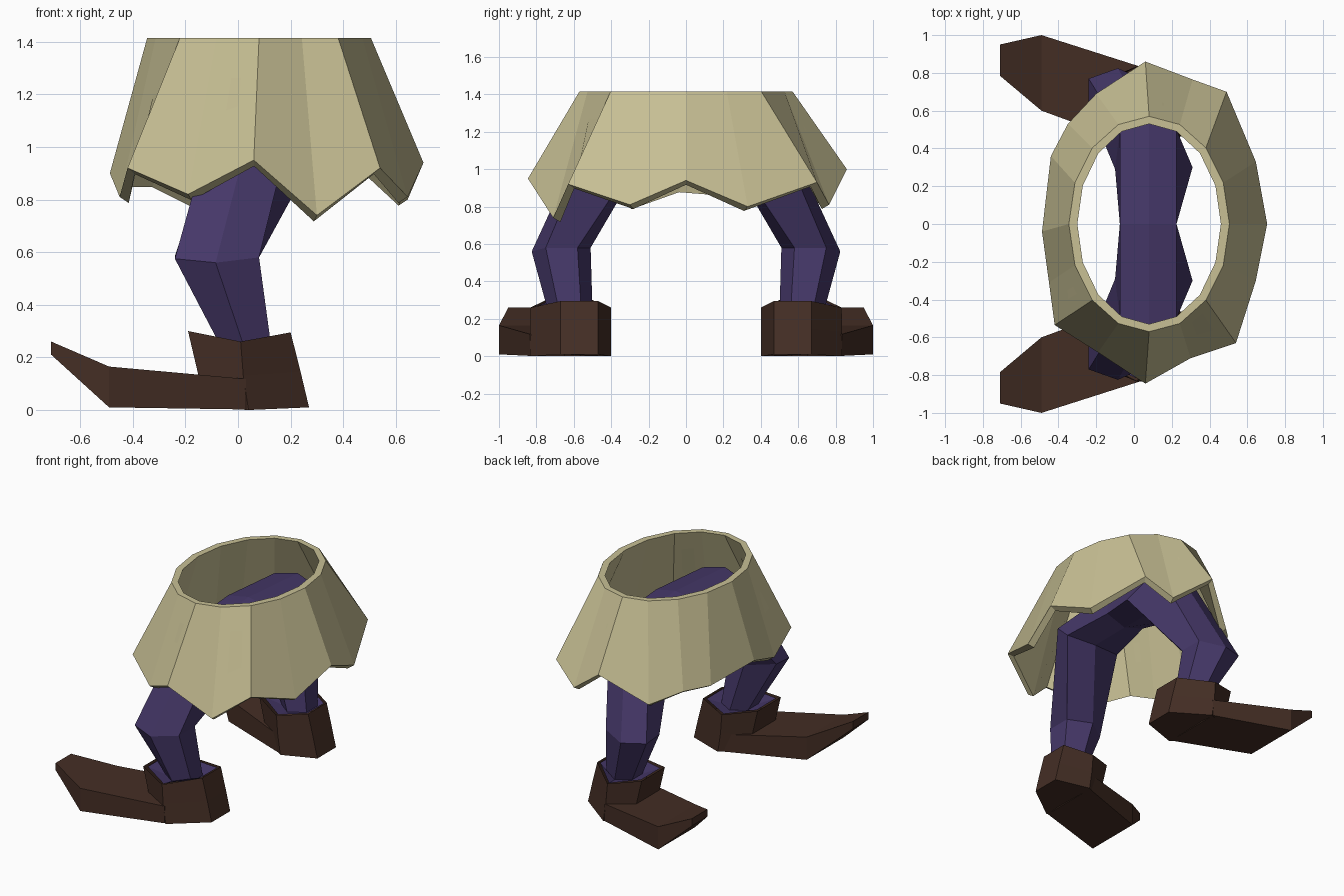
import bpy, bmesh, math


def material(name, rgb):
    m = bpy.data.materials.new(name)
    m.diffuse_color = (*rgb, 1)
    return m


CLOTH = material("beige cloth", (0.58, 0.53, 0.30))
PURPLE = material("dark purple", (0.060, 0.039, 0.140))
LEATHER = material("dark brown leather", (0.058, 0.027, 0.018))


def loft(name, rings, mat, cap_start=False, cap_end=False, closed=False, mirror=False):
    """Skin a list of equal-length vertex rings with quads."""
    bm = bmesh.new()
    vs = [[bm.verts.new(p) for p in ring] for ring in rings]
    n = len(rings[0])
    pairs = list(zip(vs, vs[1:])) + ([(vs[-1], vs[0])] if closed else [])
    for a, b in pairs:
        for i in range(n):
            j = (i + 1) % n
            bm.faces.new((a[i], a[j], b[j], b[i]))
    if cap_start:
        bm.faces.new(vs[0])
    if cap_end:
        bm.faces.new(vs[-1])
    bmesh.ops.recalc_face_normals(bm, faces=bm.faces)
    me = bpy.data.meshes.new(name)
    bm.to_mesh(me)
    bm.free()
    me.materials.append(mat)
    ob = bpy.data.objects.new(name, me)
    bpy.context.collection.objects.link(ob)
    if mirror:
        mod = ob.modifiers.new("other side", 'MIRROR')
        mod.use_axis = (False, True, False)
    return ob


# Skirt: oval waist, zigzag hem, thin wall
hem = [(0.06, 0.86, 1.00), (0.31, 0.765, 0.81), (0.49, 0.70, 0.93), (0.645, 0.33, 0.80),
       (0.705, 0.0, 0.94), (0.645, -0.30, 0.81), (0.54, -0.63, 0.92), (0.30, -0.71, 0.74),
       (0.06, -0.845, 0.95), (-0.19, -0.68, 0.82), (-0.42, -0.535, 0.92), (-0.45, -0.31, 0.81),
       (-0.487, -0.04, 0.90), (-0.44, 0.36, 0.87), (-0.35, 0.53, 0.87), (-0.20, 0.69, 0.80)]


def waist(rx, ry):
    return [(0.08 + rx * math.sin(k * math.pi / 8), ry * math.cos(k * math.pi / 8), 1.415)
            for k in range(16)]


inner_hem = []
for x, y, z in hem:
    d = math.hypot(x - 0.08, y)
    s = (d - 0.04) / d
    inner_hem.append((0.08 + (x - 0.08) * s, y * s, z - 0.023))
loft("skirt", [waist(0.425, 0.57), hem, inner_hem, waist(0.38, 0.53)], CLOTH, closed=True)

# Trousers: six-sided tube from the middle of the hips down to the ankle cuff
trousers = [
    [(-0.075, 0, 1.06), (-0.075, 0, 1.21), (0.08, 0, 1.24),
     (0.225, 0, 1.21), (0.225, 0, 1.06), (0.08, 0, 1.01)],
    [(-0.10, 0.29, 1.00), (-0.075, 0.50, 1.17), (0.08, 0.53, 1.20),
     (0.225, 0.50, 1.17), (0.31, 0.30, 1.00), (0.10, 0.27, 0.99)],
    [(-0.24, 0.63, 0.585), (-0.24, 0.77, 0.575), (-0.085, 0.825, 0.56),
     (0.08, 0.75, 0.58), (0.08, 0.58, 0.58), (-0.08, 0.51, 0.58)],
    [(-0.07, 0.57, 0.25), (-0.07, 0.68, 0.25), (0.02, 0.74, 0.25),
     (0.125, 0.68, 0.25), (0.125, 0.56, 0.25), (0.02, 0.50, 0.25)],
    [(-0.17, 0.52, 0.295), (-0.17, 0.73, 0.295), (0.01, 0.815, 0.258),
     (0.185, 0.66, 0.29), (0.185, 0.485, 0.29), (0.01, 0.42, 0.258)],
]
loft("trousers", trousers, PURPLE, mirror=True)

# Boot shafts
shaft = [
    [(-0.14, 0.50, 0.01), (-0.14, 0.75, 0.01), (0.04, 0.835, 0.0),
     (0.27, 0.67, 0.01), (0.27, 0.47, 0.01), (0.04, 0.40, 0.0)],
    [(-0.15, 0.50, 0.13), (-0.15, 0.75, 0.13), (0.02, 0.835, 0.13),
     (0.238, 0.67, 0.145), (0.238, 0.47, 0.145), (0.02, 0.40, 0.13)],
    [(-0.19, 0.50, 0.30), (-0.19, 0.75, 0.30), (0.01, 0.832, 0.26),
     (0.20, 0.67, 0.295), (0.20, 0.47, 0.295), (0.01, 0.40, 0.26)],
]
loft("boot_shaft", shaft, LEATHER, cap_start=True, mirror=True)


# Boot feet with upturned toes
def section(x, y0, y1, z0, z1):
    return [(x, y0, z0), (x, y1, z0), (x, y1, z1), (x, y0, z1)]


foot = [section(0.03, 0.41, 0.834, 0.002, 0.118),
        section(-0.49, 0.60, 1.00, 0.01, 0.165),
        section(-0.71, 0.785, 0.95, 0.21, 0.26)]
loft("boot_foot", foot, LEATHER, cap_start=True, cap_end=True, mirror=True)
